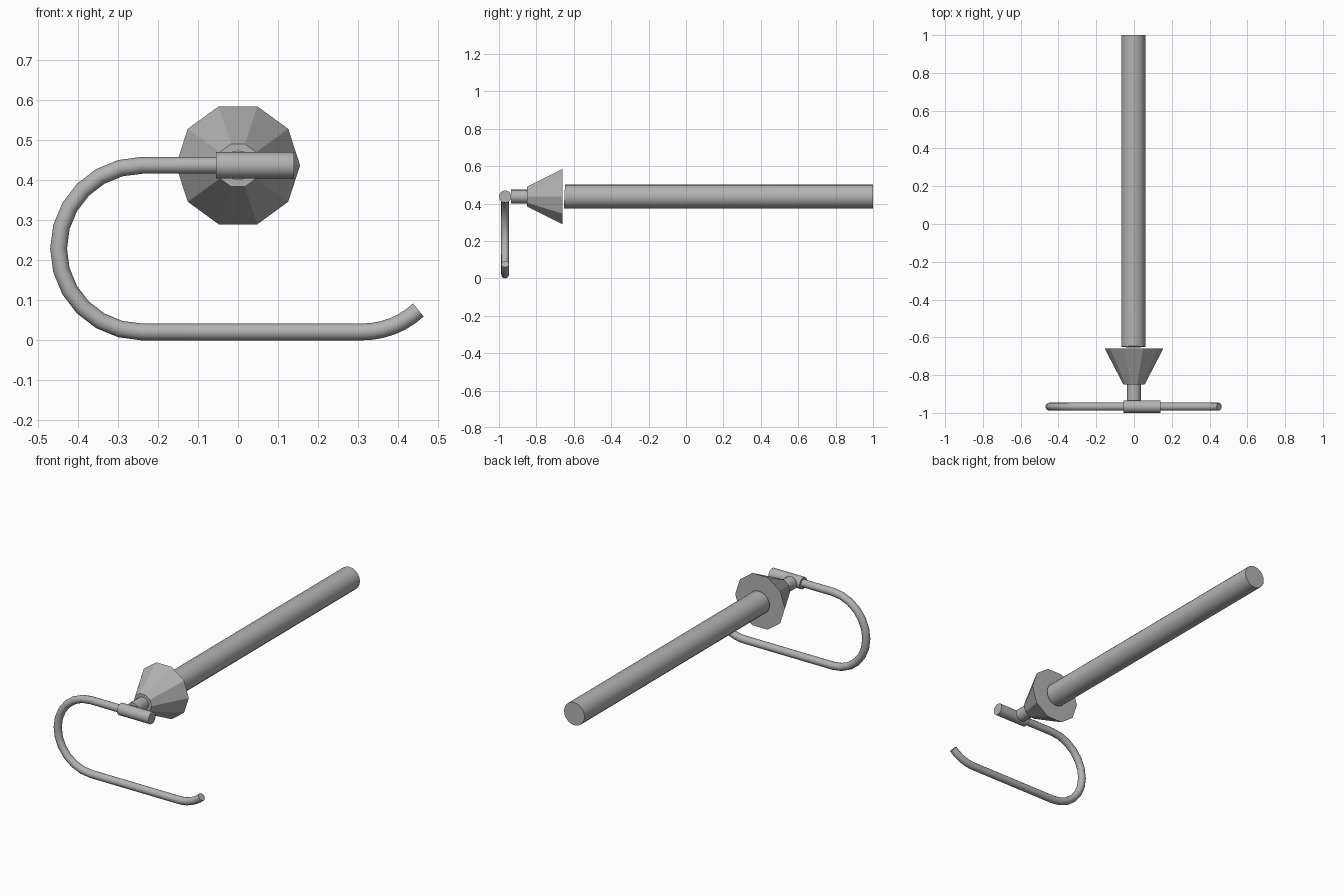
import bpy
from math import sin, cos, pi, radians
from mathutils import Vector, Matrix

if "Cube" in bpy.data.objects:
    bpy.data.objects.remove(bpy.data.objects["Cube"], do_unlink=True)

AXIS_Z = 0.437     # height of the mounting axis
HOOK_Y = -0.967    # plane of the bent rod
BEND = 0.208       # bend radius of the rod
TUBE = 0.021       # rod radius

metal = bpy.data.materials.new("grey_metal")
metal.use_nodes = True
colour = (0.45, 0.45, 0.45, 1)
metal.diffuse_color = colour
metal.node_tree.nodes["Principled BSDF"].inputs["Base Color"].default_value = colour


def finish(obj, name, smooth=True):
    obj.name = name
    obj.data.materials.clear()
    obj.data.materials.append(metal)
    bpy.ops.object.select_all(action="DESELECT")
    obj.select_set(True)
    bpy.context.view_layer.objects.active = obj
    if smooth:
        bpy.ops.object.shade_smooth_by_angle(angle=radians(32))
    return obj


def rod(name, start, end, r_start, r_end=None, sides=16, smooth=True):
    """Straight round part between two points, optionally tapered."""
    a, b = Vector(start), Vector(end)
    bpy.ops.mesh.primitive_cone_add(
        vertices=sides, radius1=r_start, radius2=r_start if r_end is None else r_end,
        depth=(b - a).length)
    obj = bpy.context.object
    turn = Vector((0, 0, 1)).rotation_difference(b - a).to_matrix().to_4x4()
    obj.data.transform(Matrix.Translation((a + b) / 2) @ turn)
    return finish(obj, name, smooth)


# Long support bar, with a slightly slanted front end
bar = rod("support_bar", (-0.003, -0.65, AXIS_Z), (-0.003, 1, AXIS_Z), 0.064, sides=20)
for v in bar.data.vertices:
    if v.co.y < 0:
        v.co.y += 0.05 * (v.co.z - AXIS_Z)

# Faceted ten-sided flange: corners point along x
flange = rod("flange", (0, -0.66, AXIS_Z), (0, -0.85, AXIS_Z), 0.155, 0.056, 10, False)
flange.data.transform(Matrix.Translation((0, 0, AXIS_Z))
                      @ Matrix.Rotation(pi / 10, 4, "Y")
                      @ Matrix.Translation((0, 0, -AXIS_Z)))

# Stem and cross sleeve
rod("stem", (0, -0.935, AXIS_Z), (0, -0.85, AXIS_Z), 0.037)
rod("sleeve", (-0.055, HOOK_Y, AXIS_Z), (0.14, HOOK_Y, AXIS_Z), 0.033)

# Bent rod: upper arm, half-circle turn, lower arm, upturned tip
path = [(-0.05, AXIS_Z)]
for i in range(13):
    a = pi / 2 + pi * i / 12
    path.append((-0.24 + BEND * cos(a), TUBE + BEND + BEND * sin(a)))
for i in range(7):
    a = radians(42.5) * i / 6
    path.append((0.31 + BEND * sin(a), TUBE + BEND - BEND * cos(a)))

curve = bpy.data.curves.new("hook", "CURVE")
curve.dimensions = "3D"
curve.bevel_depth = TUBE
curve.bevel_resolution = 4
curve.use_fill_caps = True
spline = curve.splines.new("POLY")
spline.points.add(len(path) - 1)
for point, (x, z) in zip(spline.points, path):
    point.co = (x, HOOK_Y, z, 1)
hook = bpy.data.objects.new("hook", curve)
bpy.context.collection.objects.link(hook)
bpy.ops.object.select_all(action="DESELECT")
hook.select_set(True)
bpy.context.view_layer.objects.active = hook
bpy.ops.object.convert(target="MESH")
finish(bpy.context.object, "hook")
